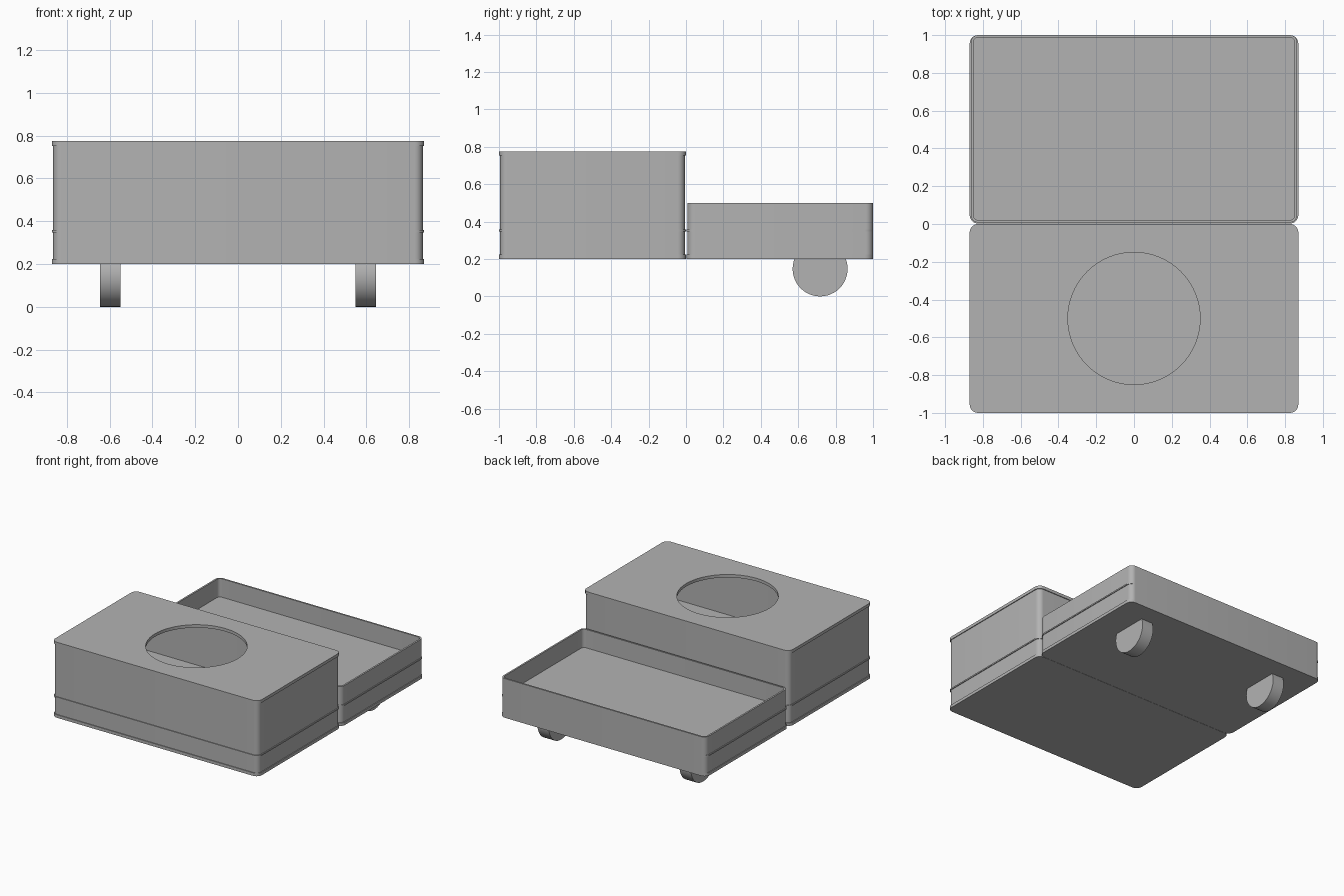
import bpy
import bmesh
import math

if "Cube" in bpy.data.objects:
    bpy.data.objects.remove(bpy.data.objects["Cube"], do_unlink=True)

grey = bpy.data.materials.new("plain grey")
grey.use_nodes = True
colour = (0.45, 0.45, 0.45, 1.0)
grey.diffuse_color = colour
grey.node_tree.nodes["Principled BSDF"].inputs["Base Color"].default_value = colour

HALF_X = 0.87
LIP = 0.006       # how far the plates stand out past the walls
WALL = 0.013
CORNER = 0.045


def rounded_rect(x, y0, y1, r, steps=8):
    """Outline of a rectangle with rounded corners, counter-clockwise."""
    centres = [(x - r, y1 - r), (r - x, y1 - r), (r - x, y0 + r), (x - r, y0 + r)]
    points = []
    for i, (cx, cy) in enumerate(centres):
        for s in range(steps + 1):
            a = math.pi / 2 * (i + s / steps)
            points.append((cx + r * math.cos(a), cy + r * math.sin(a)))
    return points


def circle(cx, cy, r, count=64):
    turn = 2 * math.pi / count
    return [(cx + r * math.cos(i * turn), cy + r * math.sin(i * turn)) for i in range(count)]


def finish(bm, name):
    bmesh.ops.recalc_face_normals(bm, faces=bm.faces)
    mesh = bpy.data.meshes.new(name)
    bm.to_mesh(mesh)
    bm.free()
    mesh.materials.append(grey)
    obj = bpy.data.objects.new(name, mesh)
    bpy.context.collection.objects.link(obj)
    bpy.ops.object.select_all(action='DESELECT')
    obj.select_set(True)
    bpy.context.view_layer.objects.active = obj
    bpy.ops.object.shade_smooth_by_angle(angle=math.radians(30))
    return obj


def prism(name, outlines, z0, z1):
    """Solid between two heights; the second outline, if any, is a hole."""
    bm = bmesh.new()
    caps = ([], [])
    for outline in outlines:
        rings = [[bm.verts.new((x, y, z)) for x, y in outline] for z in (z0, z1)]
        n = len(outline)
        for i in range(n):
            j = (i + 1) % n
            bm.faces.new((rings[0][i], rings[0][j], rings[1][j], rings[1][i]))
            for ring, cap in zip(rings, caps):
                cap.append(bm.edges.get((ring[i], ring[j])))
    for cap in caps:
        if len(outlines) == 1:
            bmesh.ops.contextual_create(bm, geom=cap)
        else:
            bmesh.ops.triangle_fill(bm, edges=cap, use_beauty=True, use_dissolve=False)
    return finish(bm, name)


def box(label, y0, y1, wall_y0, wall_y1, top):
    """Base plate, raised floor and the thin walls around them."""
    plate = rounded_rect(HALF_X, y0, y1, CORNER)
    outer = rounded_rect(HALF_X - LIP, wall_y0, wall_y1, CORNER - LIP)
    inner = rounded_rect(HALF_X - LIP - WALL, wall_y0 + WALL, wall_y1 - WALL,
                         CORNER - LIP - WALL)
    prism(label + "_base_plate", [plate], 0.2, 0.223)
    prism(label + "_floor", [plate], 0.348, 0.358)
    prism(label + "_lower_wall", [outer, inner], 0.223, 0.348)
    prism(label + "_upper_wall", [outer, inner], 0.358, top)
    return plate


# Closed front box with a round opening in its lid
lid_outline = box("front_box", -1.0, 0.0, -1.0 + LIP, -LIP, 0.752)
prism("front_box_lid", [lid_outline, circle(0, -0.5, 0.35)], 0.752, 0.775)

# Open rear tray, flush at the back
box("rear_tray", 0.002, 1.0, 0.002 + LIP, 1.0, 0.498)

# Two wheels under the tray
for side, sign in (("left", 1), ("right", -1)):
    wheel = prism(side + "_wheel", [circle(0, 0, 0.147, 48)], -0.048, 0.048)
    wheel.rotation_euler = (0, math.pi / 2, 0)
    wheel.location = (sign * 0.598, 0.717, 0.147)
